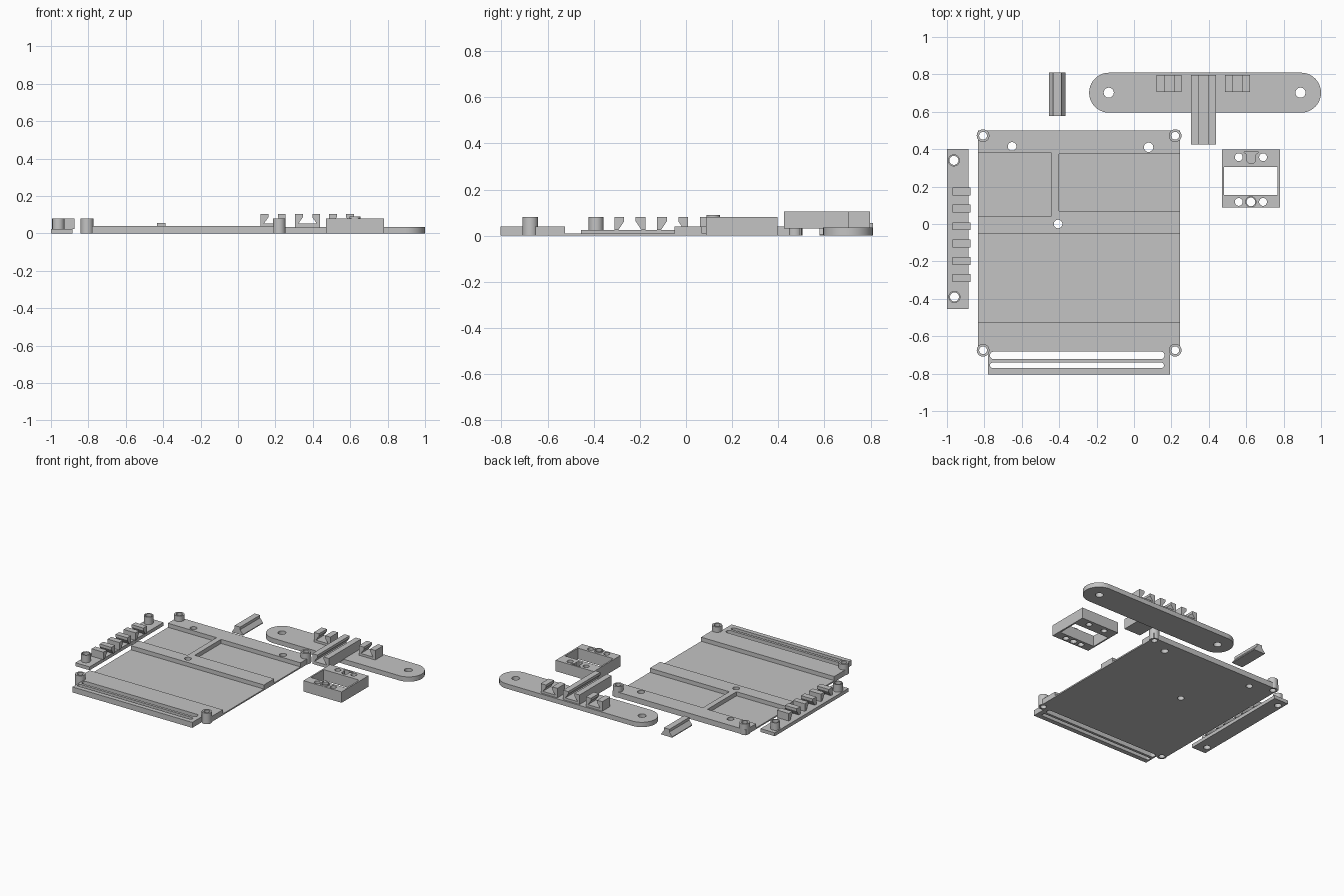
import bpy, bmesh, math

if "Cube" in bpy.data.objects:
    bpy.data.objects.remove(bpy.data.objects["Cube"])

grey = bpy.data.materials.new("light grey plastic")
grey.diffuse_color = (0.55, 0.55, 0.55, 1)
grey.use_nodes = True
grey.node_tree.nodes["Principled BSDF"].inputs["Base Color"].default_value = grey.diffuse_color


def prism(bm, pts, lo, hi, axis="z"):
    """Extrude a 2D outline: z -> (x,y), y -> (x,z), x -> (y,z)."""
    place = {"z": lambda a, b, h: (a, b, h),
             "y": lambda a, b, h: (a, h, b),
             "x": lambda a, b, h: (h, a, b)}[axis]
    rings = [[bm.verts.new(place(a, b, h)) for a, b in pts] for h in (lo, hi)]
    n = len(pts)
    faces = [bm.faces.new(rings[0][::-1]), bm.faces.new(rings[1])]
    for i in range(n):
        j = (i + 1) % n
        faces.append(bm.faces.new((rings[0][i], rings[0][j], rings[1][j], rings[1][i])))
    bmesh.ops.recalc_face_normals(bm, faces=faces)


def rect(x0, x1, y0, y1):
    return [(x0, y0), (x1, y0), (x1, y1), (x0, y1)]


def circle(x, y, r, n=32):
    return [(x + r * math.cos(2 * math.pi * i / n), y + r * math.sin(2 * math.pi * i / n))
            for i in range(n)]


def stadium(x0, x1, y, r, n=20):
    """Rounded bar outline running along x."""
    pts = []
    for cx, start in ((x1 - r, -math.pi / 2), (x0 + r, math.pi / 2)):
        pts += [(cx + r * math.cos(start + math.pi * i / n),
                 y + r * math.sin(start + math.pi * i / n)) for i in range(n + 1)]
    return pts


def make(name, solids, cuts=()):
    """Build an object from prisms and subtract the cutting prisms."""
    objs = []
    for label, group in ((name, solids), (name + "_cutter", cuts)):
        bm = bmesh.new()
        for args in group:
            prism(bm, *args)
        me = bpy.data.meshes.new(label)
        bm.to_mesh(me)
        bm.free()
        ob = bpy.data.objects.new(label, me)
        bpy.context.collection.objects.link(ob)
        objs.append(ob)
    ob, cutter = objs
    ob.data.materials.append(grey)
    cutter.hide_render = True
    bpy.context.view_layer.objects.active = ob
    if cuts:
        mod = ob.modifiers.new("cut", "BOOLEAN")
        mod.object, mod.operation, mod.solver = cutter, "DIFFERENCE", "EXACT"
        bpy.ops.object.modifier_apply(modifier=mod.name)
    bpy.data.objects.remove(cutter)
    bpy.ops.object.select_all(action="DESELECT")
    ob.select_set(True)
    bpy.ops.object.shade_smooth_by_angle(angle=math.radians(30))
    return ob


def hole(x, y, r):
    return (circle(x, y, r), -0.1, 0.2)


def post(name, x, y, r, bore, z0, z1):
    make(name, [(circle(x, y, r), z0, z1)], [hole(x, y, bore)])


def dovetail(c, z0, floor, top):
    """Outlines of a socket's base and two undercut walls, centred on c."""
    w, neck, wide = 0.067, 0.025, 0.05
    walls = [[(c + s * w, floor), (c + s * w, top), (c + s * neck, top),
              (c + s * neck, top - 0.018), (c + s * wide, floor)] for s in (-1, 1)]
    base = [rect(c - w, c + w, z0, floor)] if floor > z0 else []
    return base + walls


# Base plate: thin floor, raised ridge and edges, two open pockets
corners = [(x, y) for x in (-0.807, 0.22) for y in (-0.675, 0.472)]
profile = [(-0.68, 0), (0.5, 0), (0.5, 0.04), (-0.05, 0.04), (-0.05, 0.01),
           (-0.525, 0.01), (-0.525, 0.04), (-0.68, 0.04)]
make("base_plate", [(profile, -0.835, 0.245, "x")],
     [(rect(-0.9, -0.44, 0.043, 0.38), 0.01, 0.1),
      (rect(-0.40, 0.3, 0.07, 0.375), 0.01, 0.1),
      hole(-0.406, 0.0, 0.023), hole(-0.652, 0.415, 0.023), hole(0.078, 0.41, 0.025)]
     + [hole(x, y, 0.021) for x, y in corners])
for i, (x, y) in enumerate(corners):
    post(f"corner_post_{i + 1}", x, y, 0.034, 0.021, 0, 0.08)

# Front strip with two long slots
make("slotted_strip", [(rect(-0.78, 0.193, -0.805, -0.68), 0, 0.04)],
     [(stadium(-0.77, 0.163, -0.7025, 0.02), -0.1, 0.2),
      (stadium(-0.77, 0.16, -0.756, 0.015), -0.1, 0.2),
      hole(-0.807, -0.675, 0.021), hole(0.22, -0.675, 0.021)])

# Side clip rail with three sockets and two posts
rail_posts = [(-0.963, 0.34), (-0.96, -0.39)]
make("clip_rail", [(rect(-1.0, -0.885, -0.455, 0.40), 0, 0.025)],
     [hole(x, y, 0.024) for x, y in rail_posts])
for i, (x, y) in enumerate(rail_posts):
    post(f"rail_post_{i + 1}", x, y, 0.032, 0.024, 0, 0.08)
for i, y in enumerate((-0.243, -0.058, 0.128)):
    make(f"rail_socket_{i + 1}",
         [(p, -0.97, -0.875, "x") for p in dovetail(y, 0.025, 0.025, 0.08)])

# Rounded mounting bar with three sockets, the middle one long
make("mounting_bar", [(stadium(-0.24, 1.0, 0.702, 0.107), 0, 0.035)],
     [hole(-0.135, 0.702, 0.027), hole(0.89, 0.702, 0.027)])
for name, x, y0 in (("left", 0.188, 0.705), ("middle", 0.372, 0.425), ("right", 0.553, 0.705)):
    make(f"bar_socket_{name}",
         [(p, y0, 0.797, "y") for p in dovetail(x, 0.03, 0.052, 0.105)])

# Loose dovetail key
key = [(-0.455, 0), (-0.365, 0), (-0.365, 0.006), (-0.388, 0.035), (-0.388, 0.055),
       (-0.432, 0.055), (-0.432, 0.035), (-0.455, 0.006)]
make("loose_key", [(key, 0.578, 0.81, "y")])

# Window bracket with screw holes, cable notch and a low collar
notch = [(0.585, 0.385), (0.605, 0.37), (0.605, 0.335), (0.615, 0.325), (0.64, 0.325),
         (0.648, 0.335), (0.648, 0.37), (0.668, 0.385)]
make("window_bracket", [(rect(0.47, 0.78, 0.087, 0.397), 0, 0.08)],
     [(rect(0.481, 0.768, 0.156, 0.306), -0.1, 0.2), (notch, 0.04, 0.2)]
     + [hole(x, y, 0.021) for x in (0.56, 0.69) for y in (0.118, 0.357)]
     + [hole(0.625, 0.118, 0.023)])
post("bracket_collar", 0.625, 0.118, 0.03, 0.023, 0.075, 0.09)
